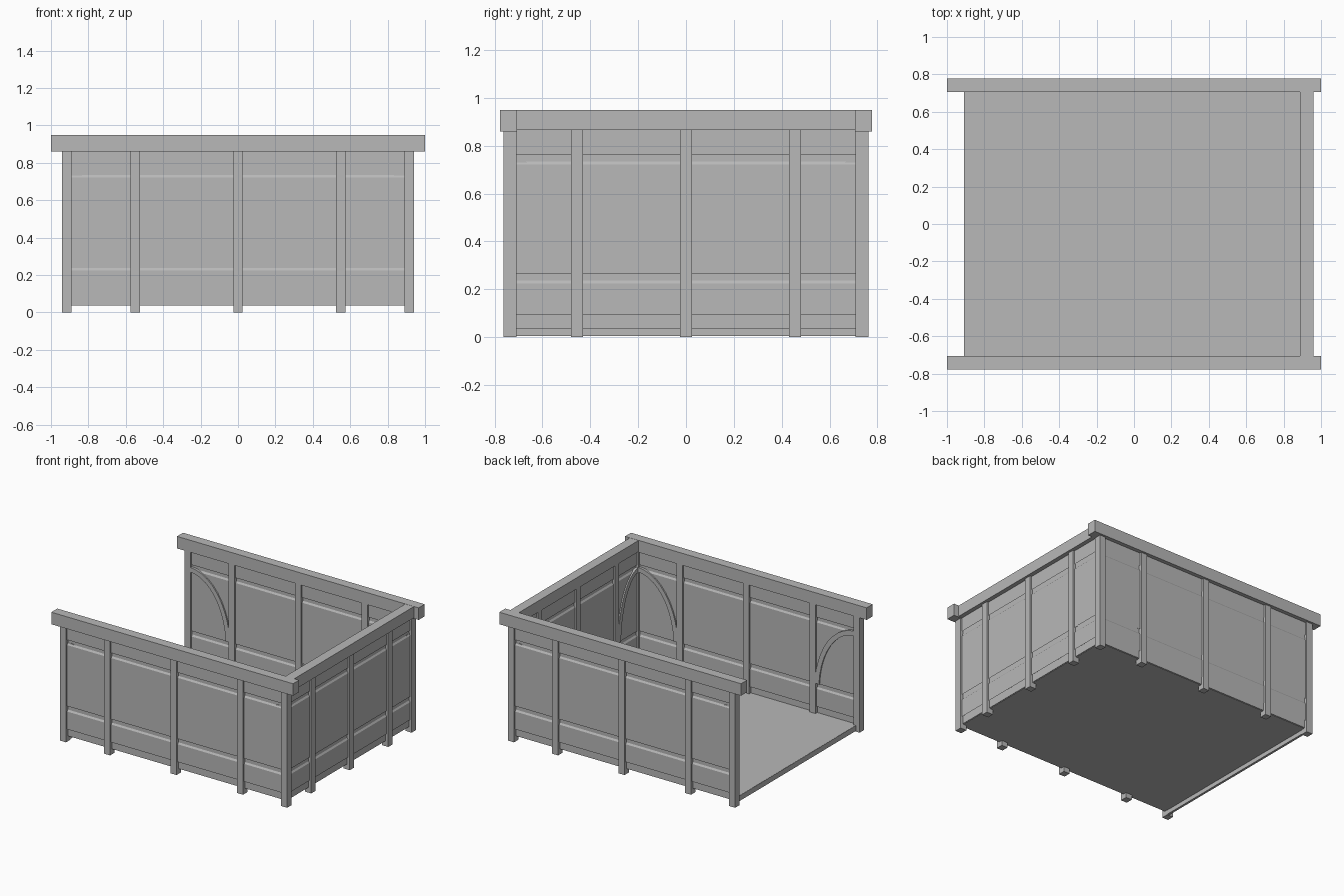
import bpy
import bmesh
from math import sin, cos, radians

cube = bpy.data.objects.get("Cube")
if cube:
    bpy.data.objects.remove(cube, do_unlink=True)

grey = bpy.data.materials.new("plain_grey")
grey.use_nodes = True
colour = (0.48, 0.48, 0.48, 1)
grey.diffuse_color = colour
grey.node_tree.nodes["Principled BSDF"].inputs["Base Color"].default_value = colour


def finish(name, bm, turn=0):
    bmesh.ops.recalc_face_normals(bm, faces=bm.faces)
    mesh = bpy.data.meshes.new(name)
    bm.to_mesh(mesh)
    bm.free()
    mesh.materials.append(grey)
    obj = bpy.data.objects.new(name, mesh)
    obj.rotation_euler.z = radians(turn)
    bpy.context.collection.objects.link(obj)
    return obj


def prism(name, loop, shift, turn=0):
    """Extrude a closed loop of points along a vector."""
    bm = bmesh.new()
    face = bm.faces.new([bm.verts.new(p) for p in loop])
    ext = bmesh.ops.extrude_face_region(bm, geom=[face])
    verts = [g for g in ext["geom"] if isinstance(g, bmesh.types.BMVert)]
    bmesh.ops.translate(bm, verts=verts, vec=shift)
    return finish(name, bm, turn)


def box(name, x, y, z, turn=0):
    loop = [(x[0], y[0], z[0]), (x[1], y[0], z[0]), (x[1], y[1], z[0]), (x[0], y[1], z[0])]
    return prism(name, loop, (0, 0, z[1] - z[0]), turn)


# Half of the wall section: offset from the wall centre, height
CORE, BOARD = 0.005, 0.013
SECTION = [(CORE, 0.04), (CORE, 0.10), (BOARD, 0.093), (BOARD, 0.225),
           (CORE, 0.237), (CORE, 0.274), (BOARD, 0.266), (BOARD, 0.722),
           (CORE, 0.734), (CORE, 0.770), (BOARD, 0.761), (BOARD, 0.87)]


def brace(name, side, edge, reach, dist, turn):
    """Curved bracket from the corner post down to the next post."""
    steps = 10
    angles = [radians(4 + 86 * i / steps) for i in range(steps + 1)]
    def arc(inset):
        return [(side * (edge + 0.01 - (reach + 0.01 - inset) * cos(a)), -(dist + 0.007),
                 0.235 + (0.51 - inset) * sin(a)) for a in angles]
    prism(name, arc(0) + arc(0.035)[::-1], (0, 0.03, 0), turn)


def wall(label, turn, dist, half, edge, posts, reach):
    # Boarded panel with horizontal grooves
    loop = [(-half, -dist - d, z) for d, z in SECTION]
    loop += [(-half, -dist + d, z) for d, z in reversed(SECTION)]
    prism(label + "_panel", loop, (2 * half, 0, 0), turn)
    # Posts standing on the ground
    for i, u in enumerate(posts):
        box(f"{label}_post_{i + 1}", (u - 0.025, u + 0.025),
            (-dist - 0.027, -dist + 0.026), (0, 0.865), turn)
    # Curved corner braces
    for side, end in ((-1, "a"), (1, "b")):
        brace(f"{label}_brace_{end}", side, edge, reach, dist, turn)


long_posts = (-0.915, -0.55, 0, 0.55, 0.915)
for label, turn in (("front", 0), ("back", 180)):
    wall(label, turn, 0.735, 0.915, 0.89, long_posts, 0.325)
    box(label + "_top_beam", (-1, 1), (-0.778, -0.707), (0.86, 0.95), turn)

wall("side", 90, 0.915, 0.735, 0.71, (-0.455, 0, 0.455), 0.24)
box("side_top_beam", (0.888, 0.96), (-0.707, 0.707), (0.865, 0.949))

# Floor and the sill across the open end
box("floor", (-0.908, 0.915), (-0.735, 0.735), (0.037, 0.045))
box("open_end_sill", (-0.909, -0.892), (-0.735, 0.735), (0.005, 0.044))
